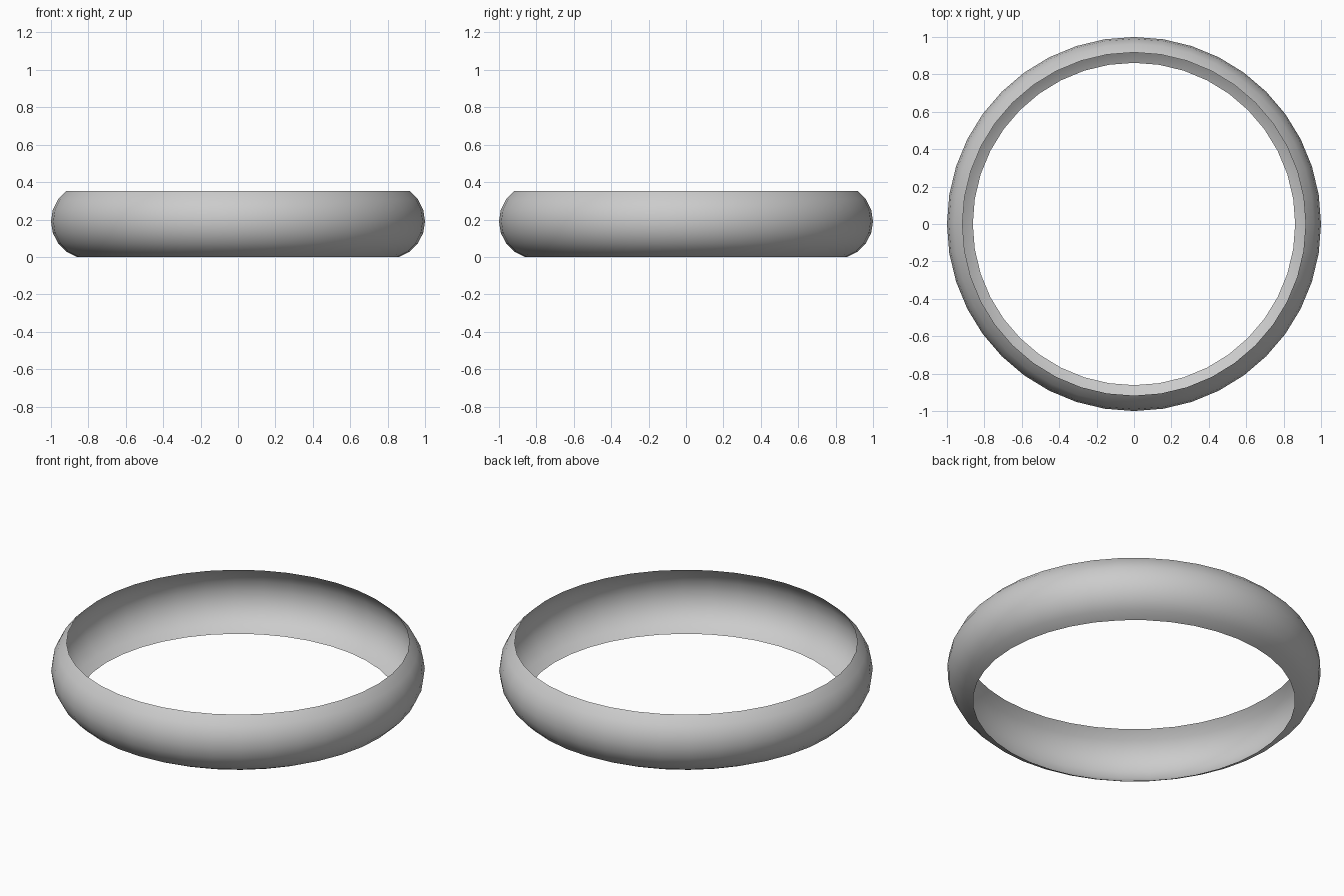
import bpy, bmesh, math

if "Cube" in bpy.data.objects:
    bpy.data.objects.remove(bpy.data.objects["Cube"])

SIDES = 40          # segments around the band
STEP = 18           # degrees between rings of the rounded cross-section
MAJOR, MINOR = 0.8, 0.2
LIFT = MINOR * math.sin(math.radians(72))

# Open rounded band: the outer arc of a torus section, spun about z
bm = bmesh.new()
rings = []
for a in range(-72, 55, STEP):
    t = math.radians(a)
    r, z = MAJOR + MINOR * math.cos(t), LIFT + MINOR * math.sin(t)
    rings.append([bm.verts.new((r * math.cos(2 * math.pi * i / SIDES),
                                r * math.sin(2 * math.pi * i / SIDES), z))
                  for i in range(SIDES)])

for low, high in zip(rings, rings[1:]):
    for i in range(SIDES):
        j = (i + 1) % SIDES
        bm.faces.new((low[i], low[j], high[j], high[i])).smooth = True

mesh = bpy.data.meshes.new("ring_band")
bm.to_mesh(mesh)
bm.free()
band = bpy.data.objects.new("ring_band", mesh)
bpy.context.collection.objects.link(band)
